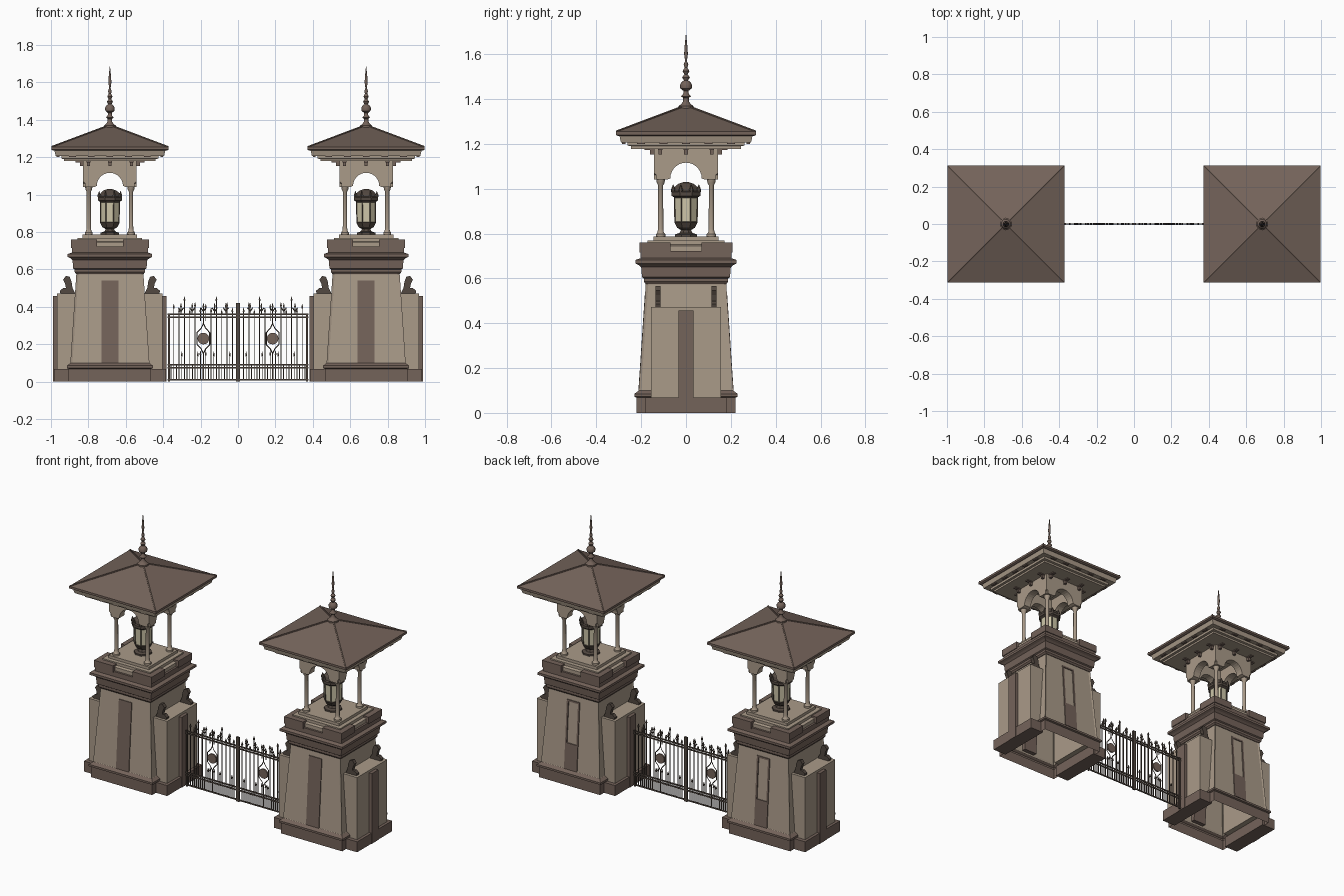
import bpy, bmesh
from math import pi, cos, sin
from mathutils import Matrix, Vector

cube = bpy.data.objects.get("Cube")
if cube:
    bpy.data.objects.remove(cube)


def material(name, rgb):
    m = bpy.data.materials.new(name)
    m.use_nodes = True
    m.diffuse_color = (*rgb, 1)
    m.node_tree.nodes["Principled BSDF"].inputs["Base Color"].default_value = (*rgb, 1)
    return m


STONE = material("pale stone", (0.40, 0.325, 0.25))
TRIM = material("brown trim", (0.175, 0.125, 0.102))
IRON = material("dark iron", (0.085, 0.065, 0.052))
GLASS = material("cream glass", (0.62, 0.57, 0.40))
SIDES = (-1, 1)


def finish(name, bm, mats, x=0, smooth=False):
    bmesh.ops.recalc_face_normals(bm, faces=bm.faces)
    mesh = bpy.data.meshes.new(name)
    bm.to_mesh(mesh)
    bm.free()
    for m in mats:
        mesh.materials.append(m)
    ob = bpy.data.objects.new(name, mesh)
    ob.location.x = x
    bpy.context.collection.objects.link(ob)
    if smooth:
        bpy.ops.object.select_all(action="DESELECT")
        ob.select_set(True)
        bpy.context.view_layer.objects.active = ob
        bpy.ops.object.shade_smooth_by_angle(angle=0.7)
    return ob


def turned(bm, profile, n=4, at=(0, 0), caps=(True, True)):
    """Stack n-sided rings; profile holds (distance to flat side, height)."""
    rings, walls = [], []
    for r, z in profile:
        r /= cos(pi / n)
        angles = [pi / n + 2 * pi * i / n for i in range(n)]
        rings.append([bm.verts.new((at[0] + r * cos(a), at[1] + r * sin(a), z)) for a in angles])
    for a, b in zip(rings, rings[1:]):
        for i in range(n):
            j = (i + 1) % n
            walls.append(bm.faces.new((a[i], a[j], b[j], b[i])))
    for ring, cap in ((rings[0], caps[0]), (rings[-1], caps[1])):
        if cap:
            bm.faces.new(ring)
    return walls


def box(bm, x0, x1, y0, y1, z0, z1):
    size = Vector((x1 - x0, y1 - y0, z1 - z0))
    mid = Vector((x0 + x1, y0 + y1, z0 + z1)) / 2
    mat = Matrix.Translation(mid) @ Matrix.Diagonal((*size, 1))
    return bmesh.ops.create_cube(bm, size=1, matrix=mat)["verts"]


def slab(bm, outline, matrix, thick):
    """Extrude an outline of (x, z) points along its local y, centred."""
    face = bm.faces.new([bm.verts.new(matrix @ Vector((x, -thick / 2, z))) for x, z in outline])
    out = bmesh.ops.extrude_face_region(bm, geom=[face], use_keep_orig=True)["geom"]
    shift = matrix.to_3x3() @ Vector((0, thick, 0))
    bmesh.ops.translate(bm, vec=shift, verts=[v for v in out if isinstance(v, bmesh.types.BMVert)])


def rod(bm, p, q, r, n=6):
    p, q = Vector(p), Vector(q)
    mat = Matrix.Translation((p + q) / 2) @ (q - p).to_track_quat("Z", "Y").to_matrix().to_4x4()
    bmesh.ops.create_cone(bm, cap_ends=True, segments=n, radius1=r, radius2=r,
                          depth=(q - p).length, matrix=mat)


def turned_part(name, profile, mat, x, n=4, caps=(True, True), smooth=False):
    bm = bmesh.new()
    turned(bm, profile, n, caps=caps)
    finish(name, bm, [mat], x, smooth)


def wall_half(z):
    return 0.212 - (z - 0.09) * 0.067


def tower(side, x):
    # Hollow base, side footings and plinth moulding
    bm = bmesh.new()
    turned(bm, [(0.22, 0), (0.22, 0.068)], caps=(False, False))
    for s in SIDES:
        box(bm, *sorted((s * 0.205, s * 0.3)), -0.18, 0.18, 0, 0.068)
    turned(bm, [(0.22, 0.068), (0.23, 0.072), (0.23, 0.085), (0.21, 0.1)], caps=(False, False))
    finish(side + "_base", bm, [TRIM], x)

    # Tapering walls with sunken faces between corner strips
    bm = bmesh.new()
    walls = turned(bm, [(wall_half(0.09), 0.09), (wall_half(0.585), 0.585)], caps=(False, True))
    bmesh.ops.recalc_face_normals(bm, faces=bm.faces)
    bmesh.ops.inset_individual(bm, faces=walls, thickness=0.016, depth=-0.004)
    finish(side + "_walls", bm, [STONE], x)

    # Narrow doors, front and back, with a sunken upper panel
    bm = bmesh.new()
    for s in SIDES:
        for z0, z1, panelled in ((0.1, 0.255, False), (0.255, 0.54, True)):
            verts = box(bm, -0.046, 0.046, 0, 0.03, z0, z1)
            for v in verts:
                v.co.y = s * (wall_half(v.co.z) + (0.001 if v.co.y > 0.01 else -0.03))
            faces = {f for v in verts for f in v.link_faces}
            bmesh.ops.recalc_face_normals(bm, faces=list(faces))
            front = [f for f in faces if f.normal.y * s > 0.9]
            if panelled:
                bmesh.ops.inset_individual(bm, faces=front, thickness=0.016, depth=0)
                bmesh.ops.inset_individual(bm, faces=front, thickness=0.002, depth=-0.008)
    finish(side + "_doors", bm, [TRIM], x)

    # Side piers, their centre strips and scroll ornaments
    piers, strips, scrolls = bmesh.new(), bmesh.new(), bmesh.new()
    outline = [(0.18, 0.46), (0.262, 0.46), (0.268, 0.485), (0.25, 0.5), (0.235, 0.5), (0.24, 0.525),
               (0.25, 0.545), (0.235, 0.565), (0.215, 0.56), (0.205, 0.535), (0.2, 0.5)]
    for s in SIDES:
        box(piers, *sorted((s * 0.17, s * 0.282)), -0.155, 0.155, 0.068, 0.472)
        box(strips, *sorted((s * 0.26, s * 0.303)), -0.033, 0.033, 0, 0.457)
        for y in (-0.125, 0.125):
            slab(scrolls, [(px * s, pz) for px, pz in outline], Matrix.Translation((0, y, 0)), 0.024)
    finish(side + "_piers", piers, [STONE], x)
    finish(side + "_pier_strips", strips, [TRIM], x)
    finish(side + "_scrolls", scrolls, [IRON], x)

    # Cornice with raised corner blocks
    bm = bmesh.new()
    turned(bm, [(0.18, 0.575), (0.188, 0.585), (0.188, 0.6), (0.196, 0.605), (0.2, 0.65), (0.212, 0.66),
                (0.226, 0.667), (0.226, 0.682), (0.203, 0.69), (0.203, 0.722)])
    for sx in SIDES:
        for sy in SIDES:
            box(bm, *sorted((sx * 0.07, sx * 0.208)), *sorted((sy * 0.07, sy * 0.208)), 0.715, 0.76)
    finish(side + "_cornice", bm, [TRIM], x)
    turned_part(side + "_steps", [(0.19, 0.72), (0.19, 0.745), (0.172, 0.75), (0.172, 0.768),
                                  (0.146, 0.768), (0.146, 0.786)], STONE, x)

    # Four columns
    bm = bmesh.new()
    for sx in SIDES:
        for sy in SIDES:
            turned(bm, [(0.021, 0.785), (0.021, 0.797), (0.014, 0.805), (0.012, 0.82), (0.011, 1.015),
                        (0.017, 1.025), (0.02, 1.042)], 12, (sx * 0.113, sy * 0.113))
    finish(side + "_columns", bm, [STONE], x, True)

    # Arched walls above the columns, with brackets
    edge = [(0.085, 1.04), (0.132, 1.04), (0.132, 1.06), (0.143, 1.07), (0.143, 1.185)]
    arch = [(0.07 * cos(pi * i / 14), 1.046 + 0.07 * sin(pi * i / 14)) for i in range(15)]
    outline = edge + [(-px, pz) for px, pz in reversed(edge)] + arch[::-1]
    walls, brackets = bmesh.new(), bmesh.new()
    for k in range(4):
        turn = Matrix.Rotation(k * pi / 2, 4, "Z")
        slab(walls, outline, turn @ Matrix.Translation((0, -0.118, 0)), 0.05)
        made = []
        for bx in (-0.115, 0, 0.115):
            made += box(brackets, bx - 0.011, bx + 0.011, -0.185, -0.14, 1.172, 1.2)
            made += box(brackets, bx - 0.008, bx + 0.008, -0.16, -0.14, 1.152, 1.172)
        for i in range(-2, 3):
            made += box(brackets, i * 0.1 - 0.018, i * 0.1 + 0.018, -0.285, -0.27, 1.2, 1.212)
        bmesh.ops.transform(brackets, matrix=turn, verts=made)
    finish(side + "_arches", walls, [STONE], x)
    finish(side + "_brackets", brackets, [TRIM], x)

    # Eaves and hipped roof
    turned_part(side + "_eaves", [(0.245, 1.178), (0.245, 1.19), (0.26, 1.192), (0.26, 1.207),
                                  (0.29, 1.207), (0.298, 1.24)], STONE, x)
    bm = bmesh.new()
    turned(bm, [(0.306, 1.236), (0.313, 1.24), (0.313, 1.254), (0.02, 1.363)])
    for sx in SIDES:
        for sy in SIDES:
            rod(bm, (sx * 0.31, sy * 0.31, 1.255), (sx * 0.02, sy * 0.02, 1.364), 0.005)
    finish(side + "_roof", bm, [TRIM], x)

    # Roof spire
    turned_part(side + "_spire", [(0.032, 1.35), (0.032, 1.368), (0.02, 1.378), (0.012, 1.39), (0.012, 1.405),
                (0.021, 1.412), (0.012, 1.422), (0.01, 1.436), (0.024, 1.447), (0.026, 1.462), (0.02, 1.475),
                (0.009, 1.483), (0.016, 1.497), (0.007, 1.51), (0.014, 1.524), (0.006, 1.54), (0.01, 1.552),
                (0.004, 1.57), (0.008, 1.6), (0.006, 1.635), (0.001, 1.685)], TRIM, x, 10, smooth=True)

    # Lantern: foot, glazed body, cap with crest points
    bm = bmesh.new()
    turned(bm, [(0.05, 0.785), (0.05, 0.796), (0.03, 0.802), (0.022, 0.815), (0.04, 0.826), (0.052, 0.85)], 8)
    panes = turned(bm, [(0.052, 0.85), (0.054, 0.962)], 8, caps=(False, False))
    turned(bm, [(0.054, 0.962), (0.064, 0.968), (0.064, 0.985), (0.055, 0.99), (0.05, 1.008),
                (0.034, 1.022), (0.01, 1.03)], 8)
    for i in range(8):
        a = i * pi / 4 + pi / 8
        turned(bm, [(0.007, 0.982), (0.009, 0.995), (0.001, 1.018)], 6, (0.062 * cos(a), 0.062 * sin(a)))
    bmesh.ops.recalc_face_normals(bm, faces=bm.faces)
    bmesh.ops.inset_individual(bm, faces=panes, thickness=0.006, depth=-0.003)
    for f in panes:
        f.material_index = 1
    finish(side + "_lantern", bm, [IRON, GLASS], x)


for side, x in (("right", -0.685), ("left", 0.685)):
    tower(side, x)

# Pair of iron gate leaves
for side, s in (("right", -1), ("left", 1)):
    bars, medal = bmesh.new(), bmesh.new()

    def upright(x, z0, z1, w=0.0024, spear=True):
        box(bars, s * x - w, s * x + w, -w, w, z0, z1)
        if spear:
            turned(bars, [(0.001, z1 - 0.004), (0.005, z1 + 0.006), (0.0005, z1 + 0.026)], 4, (s * x, 0))

    for z in (0.01, 0.073, 0.09, 0.345, 0.36):
        box(bars, *sorted((0, s * 0.378)), -0.003, 0.003, z - 0.004, z + 0.004)
    upright(0.005, 0, 0.42, 0.005, False)
    upright(0.368, 0, 0.36, 0.005, False)
    tops = (0.37, 0.4, 0.36, 0.43, 0.37, 0.39)
    for i in range(12):
        bx = 0.03 + 0.0285 * i
        top = tops[i % 6]
        if abs(bx - 0.185) < 0.03:
            upright(bx, 0.01, 0.14)
            upright(bx, 0.325, top)
        else:
            upright(bx, 0.01, top)
        upright(bx + 0.014, 0.01, 0.09 if i % 3 else 0.135, spear=i % 3 == 0)
    # Leaf finials along the top rail
    for fx in (0.065, 0.125, 0.185, 0.245, 0.305):
        upright(fx, 0.36, 0.395)
        for d in SIDES:
            rod(bars, (s * fx, 0, 0.375), (s * fx + d * 0.014, 0, 0.395), 0.003, 4)
    # Pointed frame around a round medallion
    mid = s * 0.185
    for d in SIDES:
        path = [(0, 0.31), (0.012, 0.285), (0.034, 0.262), (0.034, 0.198), (0.012, 0.175), (0, 0.15)]
        for (ax, az), (bx, bz) in zip(path, path[1:]):
            rod(bars, (mid + d * ax, 0, az), (mid + d * bx, 0, bz), 0.0028, 4)
    upright(0.185, 0.01, 0.155, spear=False)
    upright(0.185, 0.305, 0.36, spear=False)
    rod(medal, (mid, -0.005, 0.23), (mid, 0.005, 0.23), 0.031, 20)
    finish(side + "_gate_bars", bars, [IRON], 0)
    finish(side + "_gate_medallion", medal, [TRIM], 0)
